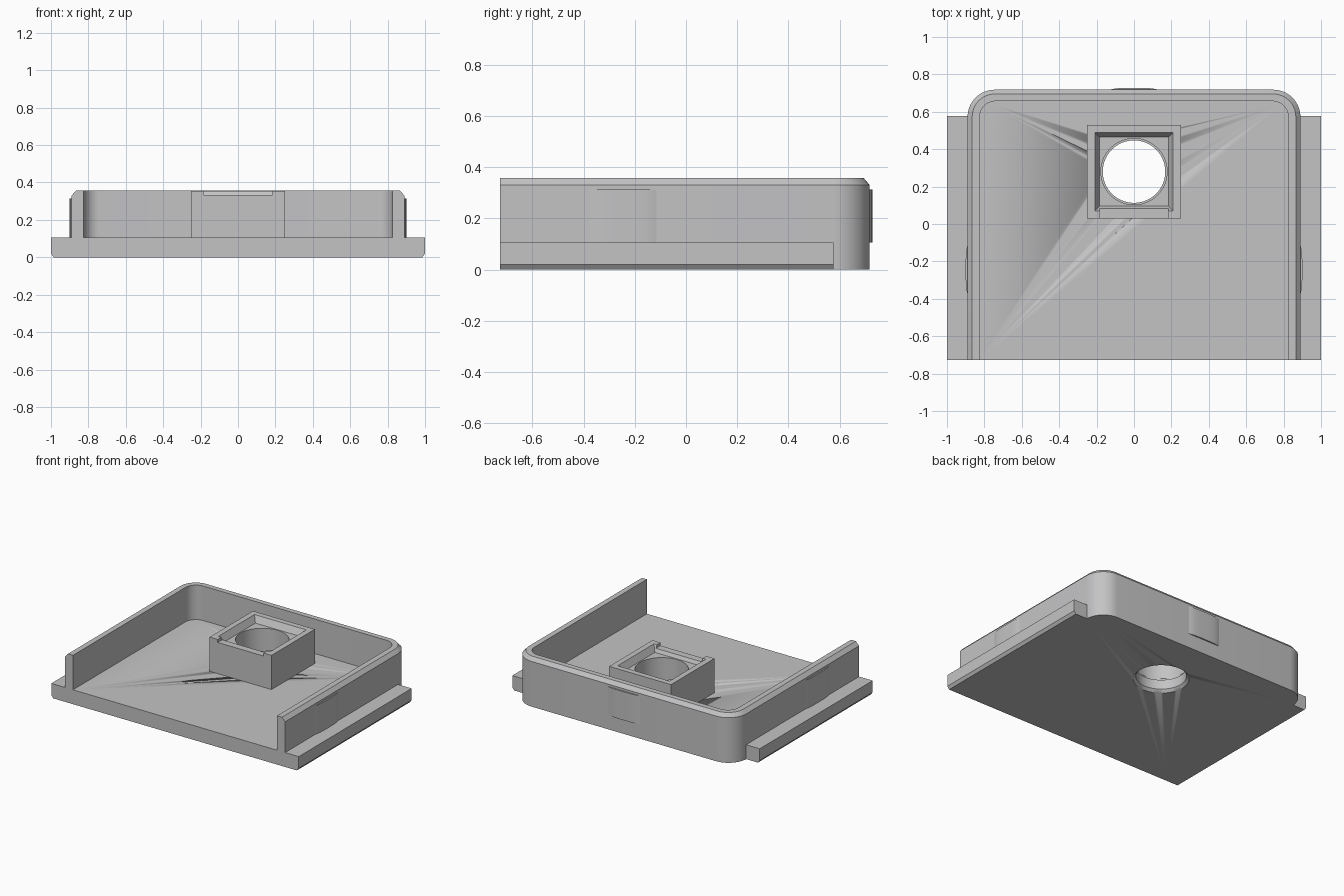
import bpy, bmesh, math

if "Cube" in bpy.data.objects:
    bpy.data.objects.remove(bpy.data.objects["Cube"])

grey = bpy.data.materials.new("plastic_grey")
grey.diffuse_color = (0.55, 0.55, 0.56, 1)
grey.use_nodes = True
grey.node_tree.nodes["Principled BSDF"].inputs["Base Color"].default_value = grey.diffuse_color

FRONT, FLOOR, TOP = -0.727, 0.105, 0.357
HOLE_Y = 0.28


def finish(name, bm, smooth=False):
    bmesh.ops.recalc_face_normals(bm, faces=bm.faces)
    me = bpy.data.meshes.new(name)
    bm.to_mesh(me)
    bm.free()
    ob = bpy.data.objects.new(name, me)
    bpy.context.collection.objects.link(ob)
    me.materials.append(grey)
    if smooth:
        bpy.ops.object.select_all(action='DESELECT')
        ob.select_set(True)
        bpy.context.view_layer.objects.active = ob
        bpy.ops.object.shade_smooth_by_angle(angle=math.radians(25))
    return ob


def loft(name, loops, smooth=False):
    """Skin a stack of equal closed loops and cap both ends."""
    bm = bmesh.new()
    rings = [[bm.verts.new(p) for p in loop] for loop in loops]
    for a, b in zip(rings, rings[1:]):
        for i in range(len(a)):
            j = (i + 1) % len(a)
            bm.faces.new((a[i], a[j], b[j], b[i]))
    bm.faces.new(rings[0])
    bm.faces.new(rings[-1])
    return finish(name, bm, smooth)


def rect(hx, y0, y1, z):
    return [(-hx, y0, z), (hx, y0, z), (hx, y1, z), (-hx, y1, z)]


def u_path(hw, back, r, z, n=10):
    """Open U outline, from front right round the back to front left."""
    pts = [(hw, FRONT, z)]
    for side, start in ((1, 0), (-1, 90)):
        for i in range(n + 1):
            a = math.radians(start + 90 * i / n)
            pts.append((side * (hw - r) + r * math.cos(a), back - r + r * math.sin(a), z))
    return pts + [(-hw, FRONT, z)]


def cut(ob, cutter):
    m = ob.modifiers.new("cut", 'BOOLEAN')
    m.operation, m.solver, m.object = 'DIFFERENCE', 'EXACT', cutter
    cutter.hide_render = True
    cutter.hide_set(True)


# Tray: floor and U-shaped wall with a chamfered outer rim
bm = bmesh.new()
rings = [[bm.verts.new(p) for p in u_path(*args)] for args in (
    (0.89, 0.718, 0.145, 0), (0.89, 0.718, 0.145, 0.33), (0.865, 0.695, 0.12, TOP),
    (0.825, 0.657, 0.085, TOP), (0.825, 0.657, 0.085, FLOOR))]
for a, b in zip(rings, rings[1:]):
    for i in range(len(a) - 1):
        bm.faces.new((a[i], a[i + 1], b[i + 1], b[i]))
bm.faces.new(rings[0])
bm.faces.new(rings[-1])
bm.faces.new([r[0] for r in rings] + [r[-1] for r in reversed(rings)])
tray = finish("tray", bm, True)

# Side rails with a chamfered lower edge
for s, side in ((1, "right"), (-1, "left")):
    prof = [(0.89, 0), (0.985, 0), (1, 0.02), (1, FLOOR), (0.89, FLOOR)]
    loft(side + "_rail", [[(s * x, y, z) for x, z in prof] for y in (FRONT, 0.577)])


# Shallow curved grip pads on the sides and back
def pad(name, centre, z0, place):
    outline = [(-0.13, -0.01)]
    outline += [(t, 0.010 * (1 - (abs(t) / 0.13) ** 4)) for t in (-0.13 + 0.26 * i / 16 for i in range(17))]
    outline += [(0.13, -0.01)]
    loft(name, [[(*place(centre + t, d), z) for t, d in outline] for z in (z0, 0.313)], True)


pad("right_pad", -0.245, FLOOR, lambda t, d: (0.89 + d, t))
pad("left_pad", -0.245, FLOOR, lambda t, d: (-0.89 - d, t))
pad("back_pad", 0, FLOOR, lambda t, d: (t, 0.718 + d))

# Square socket block on the floor
block = loft("socket_block", [rect(0.25, 0.03, 0.53, FLOOR), rect(0.25, 0.03, 0.53, TOP - 0.002)])

# Cutters: stepped round hole, tapered pocket, front notch
N = 64
hole = loft("hole_cutter", [
    [(r * math.cos(2 * math.pi * i / N), HOLE_Y + r * math.sin(2 * math.pi * i / N), z) for i in range(N)]
    for r, z in ((0.193, -0.01), (0.167, 0.02), (0.167, 0.09), (0.177, 0.09), (0.177, 0.45))], True)
pocket = loft("pocket_cutter", [rect(h, HOLE_Y - h, HOLE_Y + h, z) for h, z in ((0.185, 0.308), (0.235, 0.404))])
notch = loft("notch_cutter", [rect(0.185, 0, 0.2, z) for z in (0.333, 0.42)])
cut(tray, hole)
for c in (hole, pocket, notch):
    cut(block, c)
